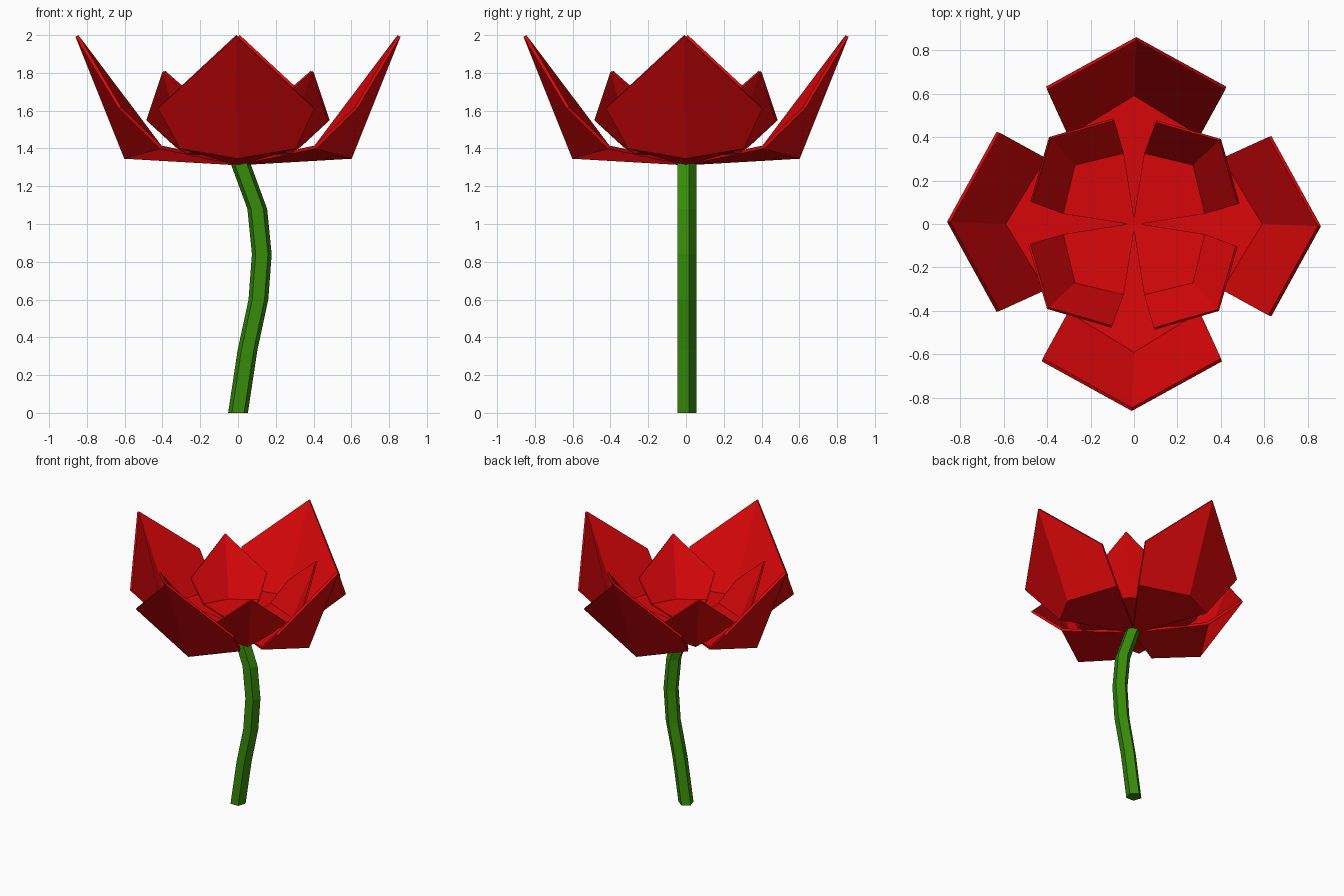
import bpy, bmesh, math
from mathutils import Matrix, Vector

cube = bpy.data.objects.get("Cube")
if cube:
    bpy.data.objects.remove(cube, do_unlink=True)


def make_material(name, rgb):
    mat = bpy.data.materials.new(name)
    mat.use_nodes = True
    mat.diffuse_color = (*rgb, 1)
    bsdf = next(n for n in mat.node_tree.nodes if n.type == 'BSDF_PRINCIPLED')
    bsdf.inputs["Base Color"].default_value = (*rgb, 1)
    return mat


red = make_material("petal_red", (0.7, 0.002, 0.003))
green = make_material("stem_green", (0.04, 0.26, 0.003))


def make_object(name, bm, mat):
    mesh = bpy.data.meshes.new(name)
    bm.to_mesh(mesh)
    bm.free()
    mesh.materials.append(mat)
    obj = bpy.data.objects.new(name, mesh)
    bpy.context.scene.collection.objects.link(obj)
    return obj


# Petal: a floor kite and two folded upper halves, pointing along +x
def make_petal(name, angle, width, height, lift):
    bm = bmesh.new()
    lean = -0.01
    base = bm.verts.new((-0.012, 0, 0))
    heel = bm.verts.new((0.59, 0, 0.034))
    tip = bm.verts.new((0.845, lean, 0.673))
    low, wing = [], []
    for side in (-1, 1):
        low.append(bm.verts.new((0.405, side * 0.303, 0.088)))
        wing.append(bm.verts.new((0.618, side * 0.41 + lean, 0.292)))
    # The first and third corners of each face set its fold line
    inside = [(base, low[0], heel, low[1]),
              (heel, low[0], wing[0], tip),
              (tip, wing[1], low[1], heel)]
    for face in inside:
        bm.faces.new(face)
    turn = Matrix.Rotation(math.radians(angle), 4, 'Z')
    size = Matrix.Diagonal((width, width, height, 1))
    bm.transform(Matrix.Translation((0, 0, lift)) @ turn @ size)
    bm.normal_update()

    # Outside skin, folded the same way, and the rim that joins the two
    outside = {}
    for v in list(bm.verts):
        depth = 0.017 * width * v.calc_shell_factor()
        outside[v] = bm.verts.new(v.co - v.normal * depth)
    for a, b, c, d in inside:
        bm.faces.new([outside[v] for v in (a, d, c, b)])
    outline = [base, low[0], wing[0], tip, wing[1], low[1]]
    for v, w in zip(outline, outline[1:] + outline[:1]):
        bm.faces.new((w, v, outside[v], outside[w]))
    make_object(name, bm, red)


# Outer ring of large petals, inner ring of smaller ones between them
for i in range(4):
    make_petal(f"outer_petal_{i + 1}", 90 * i, 1.0, 1.0, 1.327)
    make_petal(f"inner_petal_{i + 1}", 90 * i + 45, 0.65, 0.67, 1.359)

# Stem: five-sided rings lofted along a bent path of (x, z) points
path = [(0, 0), (0.05, 0.33), (0.108, 0.6), (0.126, 0.84), (0.102, 1.08), (0.01, 1.33)]
sides = 5
bm = bmesh.new()
rings = []
for x, z in path:
    ring = []
    for k in range(sides):
        a = math.tau * k / sides + math.pi / 2
        offset = Vector((math.cos(a), math.sin(a), 0)) * 0.055
        ring.append(bm.verts.new(Vector((x, 0, z)) + offset))
    rings.append(ring)
for lower, upper in zip(rings, rings[1:]):
    for k in range(sides):
        n = (k + 1) % sides
        bm.faces.new((lower[k], lower[n], upper[n], upper[k]))
bm.faces.new(reversed(rings[0]))
bm.faces.new(rings[-1])
make_object("stem", bm, green)
